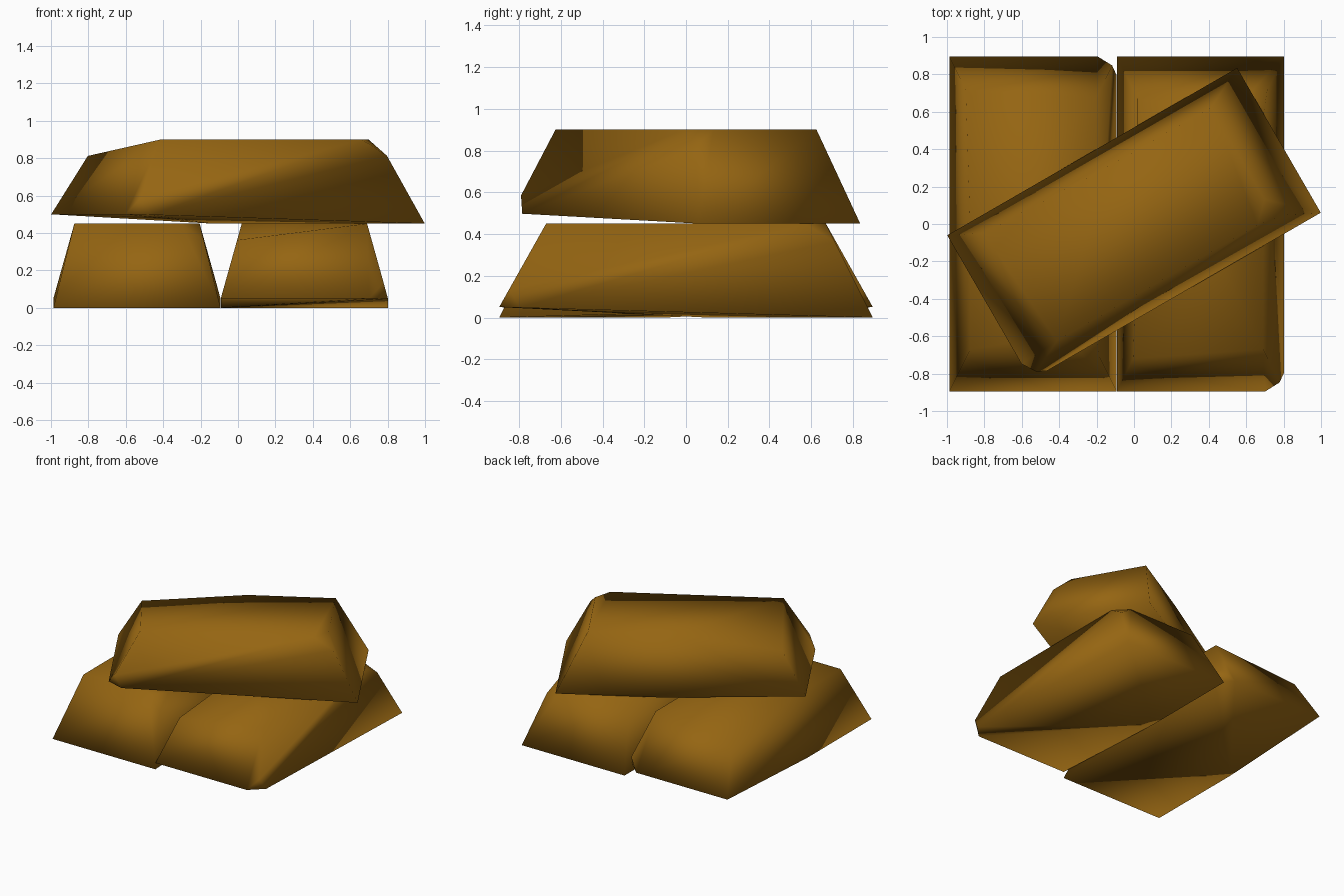
import bpy, bmesh, math
from mathutils import Vector, Matrix

if "Cube" in bpy.data.objects:
    bpy.data.objects.remove(bpy.data.objects["Cube"])

gold = bpy.data.materials.new("gold")
gold.diffuse_color = (0.30, 0.13, 0.006, 1)
gold.use_nodes = True
gold.node_tree.nodes["Principled BSDF"].inputs["Base Color"].default_value = gold.diffuse_color

H = 0.45                                  # bar height
BX, BY, TX, TY = 0.447, 0.895, 0.335, 0.67  # half sizes of base and top
LIFT = 0.05                               # worn end of the underside


def make_bar(name, location, angle=0, mirror_y=False):
    """Tapered bar with worn corners, as a hull of its corner points."""
    def base(sx, sy):
        return Vector((sx * BX, sy * BY, LIFT if sy < 0 else 0))

    def top(sx, sy):
        return Vector((sx * TX, sy * TY, H))

    def chip(p, *others):
        # replace a corner by points a short way along its edges
        return [p + (q - p).normalized() * 0.1 for q in others]

    pts = [base(-1, -1), base(-1, 1), base(1, 1), top(1, -1), top(-1, 1)]
    pts += chip(base(1, -1), base(-1, -1), base(1, 1), top(1, -1))
    pts += chip(top(1, 1), top(-1, 1), top(1, -1), base(1, 1))
    # long worn wedges on the top and underside
    pts.append(base(-1, -1).lerp(top(-1, -1), 0.78))
    pts.append(Vector((-TX, 0.04, H)))
    pts.append(Vector((-BX, 0.1, 0)))

    bm = bmesh.new()
    verts = [bm.verts.new(p) for p in pts]
    bmesh.ops.convex_hull(bm, input=verts)
    if mirror_y:
        bmesh.ops.transform(bm, matrix=Matrix.Scale(-1, 4, (0, 1, 0)), verts=bm.verts)
    bmesh.ops.dissolve_limit(bm, angle_limit=0.01, verts=bm.verts, edges=bm.edges)
    bmesh.ops.recalc_face_normals(bm, faces=bm.faces)
    for f in bm.faces:
        f.smooth = True                   # soft shading over all edges
    mesh = bpy.data.meshes.new(name)
    bm.to_mesh(mesh)
    bm.free()
    mesh.materials.append(gold)
    ob = bpy.data.objects.new(name, mesh)
    ob.location = location
    ob.rotation_euler.z = math.radians(angle)
    bpy.context.collection.objects.link(ob)
    return ob


# two bars side by side, one laid across them
make_bar("right_bar", (0.355, 0, 0))
make_bar("left_bar", (-0.54, 0, 0), mirror_y=True)
make_bar("top_bar", (0, 0, H), angle=-60)
